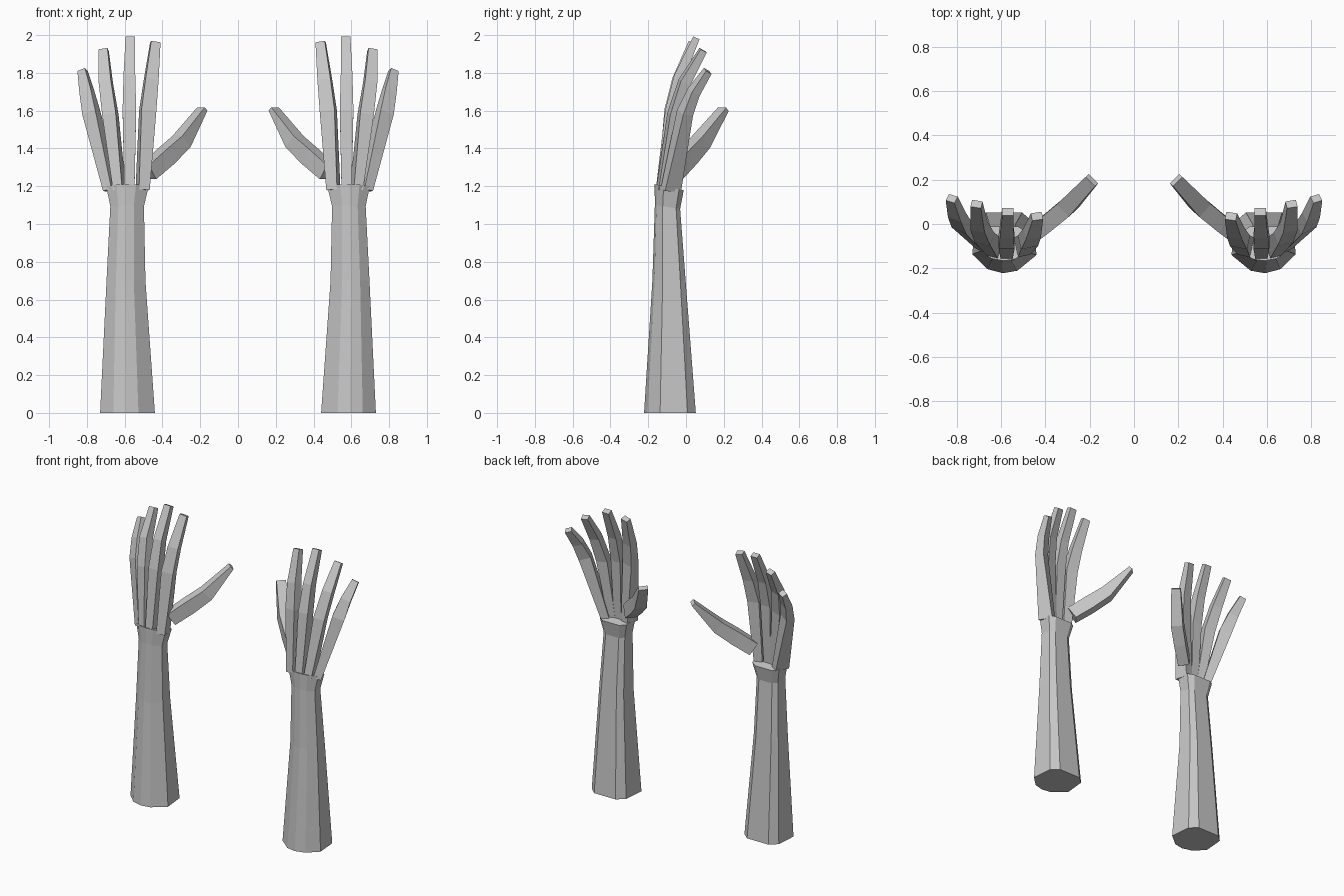
import bpy, bmesh, math
from mathutils import Vector

if "Cube" in bpy.data.objects:
    bpy.data.objects.remove(bpy.data.objects["Cube"])

grey = bpy.data.materials.new("grey")
grey.diffuse_color = (0.57, 0.57, 0.57, 1)
grey.use_nodes = True
grey.node_tree.nodes["Principled BSDF"].inputs["Base Color"].default_value = grey.diffuse_color


def loft(name, rings, side):
    """Skin a list of equal-length rings, cap both ends, mirror by side."""
    bm = bmesh.new()
    loops = [[bm.verts.new((p[0] * side, p[1], p[2])) for p in ring] for ring in rings]
    n = len(loops[0])
    for a, b in zip(loops, loops[1:]):
        for i in range(n):
            j = (i + 1) % n
            bm.faces.new((a[i], a[j], b[j], b[i]))
    bm.faces.new(loops[0])
    bm.faces.new(loops[-1])
    bmesh.ops.recalc_face_normals(bm, faces=bm.faces)
    mesh = bpy.data.meshes.new(name)
    bm.to_mesh(mesh)
    bm.free()
    mesh.materials.append(grey)
    bpy.context.collection.objects.link(bpy.data.objects.new(name, mesh))


def digit_rings(stations, angle):
    """Four-sided sections (x, y, z, half width, half depth) square to the path."""
    pts = [Vector(s[:3]) for s in stations]
    ref = Vector((math.cos(angle), math.sin(angle), 0))
    rings = []
    for i, s in enumerate(stations):
        t = (pts[min(i + 1, len(pts) - 1)] - pts[max(i - 1, 0)]).normalized()
        u = (ref - t * ref.dot(t)).normalized()
        v = t.cross(u)
        rings.append([pts[i] + u * a * s[3] + v * b * s[4]
                      for a, b in ((-1, -1), (1, -1), (1, 1), (-1, 1))])
    return rings


# Forearm cross-section in unit coordinates
SECTION = [(1, -.38), (.52, -.87), (.05, -1), (-.4, -.92), (-1, -.4),
           (-.9, .68), (-.55, 1), (.58, 1), (.92, .68)]
# centre x, centre y, half width, half depth, z, slope of the ring
ARM = [(.585, -.085, .145, .137, 0, 0),
       (.593, -.090, .103, .088, .70, 0),
       (.587, -.098, .089, .067, 1.09, -.01),
       (.585, -.089, .113, .077, 1.195, -.016)]

# Digits: stations from wrist to tip, and turn of the section in degrees
DIGITS = {
    "index_finger": ([(.505, -.100, 1.18, .029, .045), (.478, -.075, 1.60, .040, .032),
                      (.460, -.040, 1.76, .035, .028), (.438, .035, 1.96, .025, .018)], -12),
    "middle_finger": ([(.575, -.115, 1.18, .027, .045), (.575, -.078, 1.60, .036, .032),
                       (.575, -.036, 1.78, .031, .028), (.570, .055, 1.985, .025, .018)], 0),
    "ring_finger": ([(.627, -.108, 1.18, .025, .045), (.676, -.060, 1.58, .037, .032),
                     (.700, -.008, 1.75, .033, .028), (.711, .090, 1.92, .024, .018)], 14),
    "little_finger": ([(.670, -.080, 1.18, .026, .048), (.777, -.005, 1.59, .040, .029),
                       (.800, .042, 1.70, .033, .025), (.823, .115, 1.81, .022, .018)], 28),
    "thumb": ([(.475, -.060, 1.275, .036, .045), (.385, .010, 1.355, .038, .047),
               (.300, .080, 1.435, .039, .042), (.190, .198, 1.608, .030, .013)], 48),
}

for side, label in ((-1, "left"), (1, "right")):
    # Forearm flaring at the elbow and again at the wrist rim
    loft(label + "_forearm",
         [[(cx + u * hx, cy + v * hy, z + v * slope) for u, v in SECTION]
          for cx, cy, hx, hy, z, slope in ARM], side)
    # Four fingers and the thumb
    for name, (stations, turn) in DIGITS.items():
        loft(f"{label}_{name}", digit_rings(stations, math.radians(turn)), side)
